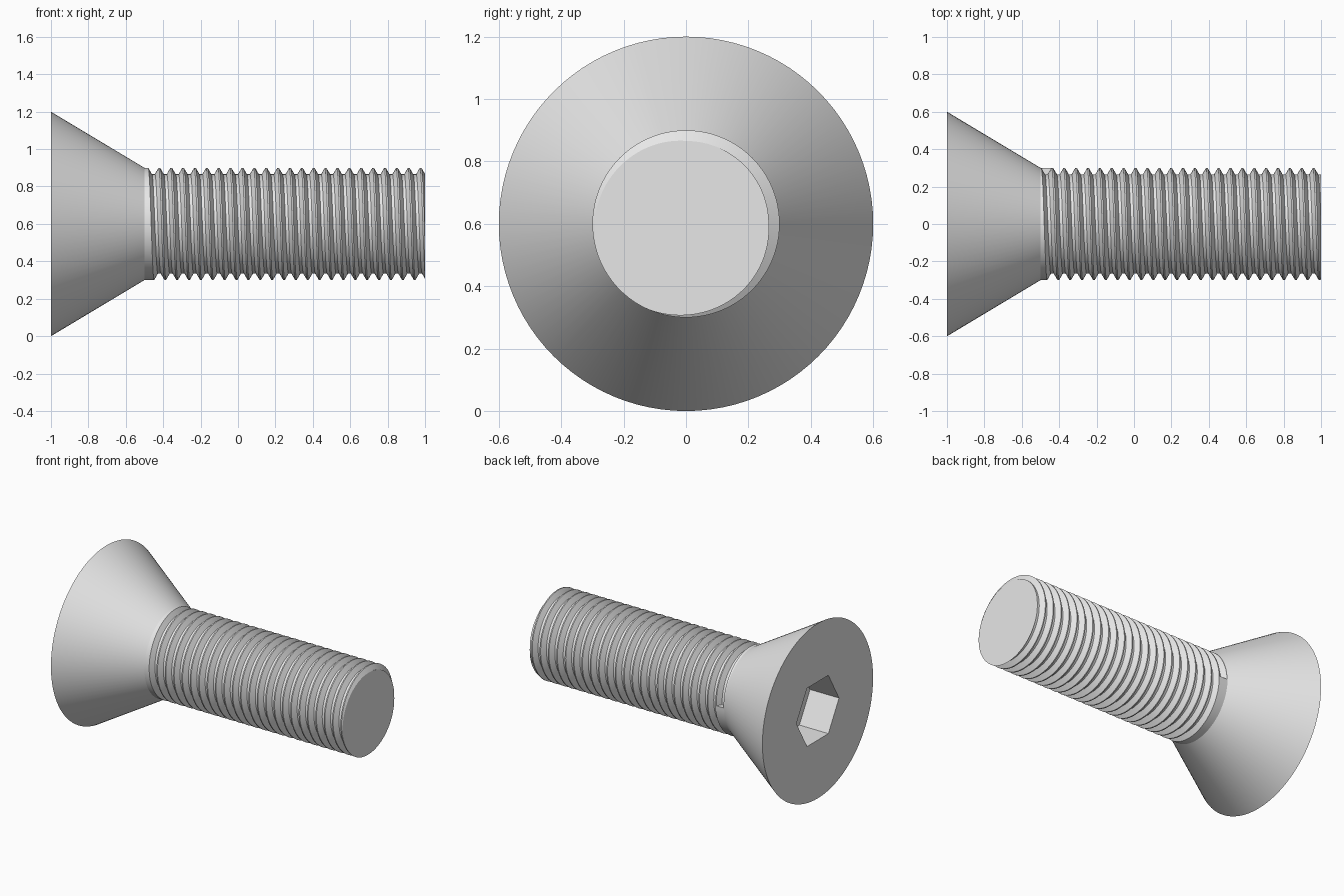
import bpy, bmesh, math

cube = bpy.data.objects.get("Cube")
if cube:
    bpy.data.objects.remove(cube, do_unlink=True)

SEGS = 96          # divisions around the axis, a multiple of six
AXIS_Z = 0.6
HEAD_R, SHANK_R = 0.6, 0.3
FRONT_X, NECK_X, TIP_X = -1.0, -0.5, 1.0
SOCKET_FLAT, SOCKET_DEPTH = 0.2, 0.22
PITCH = 0.0635
DEPTH = PITCH * math.sqrt(3) / 2 * 5 / 8
GROOVE_X = -0.496  # where the groove begins
TURNS = 24

steel = bpy.data.materials.new("steel_grey")
steel.use_nodes = True
steel.diffuse_color = (0.8, 0.8, 0.8, 1)
steel.node_tree.nodes["Principled BSDF"].inputs["Base Color"].default_value = (0.8, 0.8, 0.8, 1)


def point(bm, x, r, a):
    return bm.verts.new((x, r * math.cos(a), AXIS_Z + r * math.sin(a)))


def skin(bm, columns):
    """Join neighbouring columns of points with quads."""
    for a, b in zip(columns, columns[1:]):
        for k in range(len(a) - 1):
            bm.faces.new((a[k], a[k + 1], b[k + 1], b[k]))


def finish(bm, name):
    bmesh.ops.remove_doubles(bm, verts=bm.verts[:], dist=1e-5)
    bmesh.ops.recalc_face_normals(bm, faces=bm.faces[:])
    mesh = bpy.data.meshes.new(name)
    bm.to_mesh(mesh)
    bm.free()
    mesh.materials.append(steel)
    obj = bpy.data.objects.new(name, mesh)
    bpy.context.collection.objects.link(obj)
    bpy.ops.object.select_all(action='DESELECT')
    obj.select_set(True)
    bpy.context.view_layer.objects.active = obj
    bpy.ops.object.shade_smooth_by_angle(angle=math.radians(25))


angles = [2 * math.pi * i / SEGS for i in range(SEGS + 1)]

# Countersunk head with a hexagonal socket
bm = bmesh.new()
columns = []
for i, a in enumerate(angles):
    sector = 2 * math.pi * (i % (SEGS // 6)) / SEGS
    hex_r = SOCKET_FLAT / math.cos(sector - math.pi / 6)
    outline = [(NECK_X, SHANK_R), (FRONT_X, HEAD_R),
               (FRONT_X, hex_r), (FRONT_X + SOCKET_DEPTH, hex_r)]
    columns.append([point(bm, x, r, a) for x, r in outline])
skin(bm, columns)
bm.faces.new([c[-1] for c in columns[:-1]])
finish(bm, "screw_head")

# Shank with a right-handed helical groove, cut square at the tip
GROOVE = [(0, 0), (5 / 16, DEPTH), (9 / 16, DEPTH), (14 / 16, 0)]
bm = bmesh.new()
columns = []
for i, a in enumerate(angles):
    path = [(NECK_X, SHANK_R)]
    for turn in range(TURNS):
        for offset, cut in GROOVE:
            x = GROOVE_X + PITCH * (turn + i / SEGS + offset)
            r = SHANK_R - cut
            if x > TIP_X:
                # slide the point back along the profile to the tip plane
                px, pr = path[-1]
                r = pr + (r - pr) * (TIP_X - px) / (x - px) if px < TIP_X else pr
                x = TIP_X
            path.append((x, r))
    columns.append([point(bm, x, r, a) for x, r in path])
skin(bm, columns)
bm.faces.new([c[-1] for c in columns[:-1]])      # flat tip
bm.faces.new(columns[0][1:1 + len(GROOVE)])      # step where the groove begins
finish(bm, "threaded_shank")
